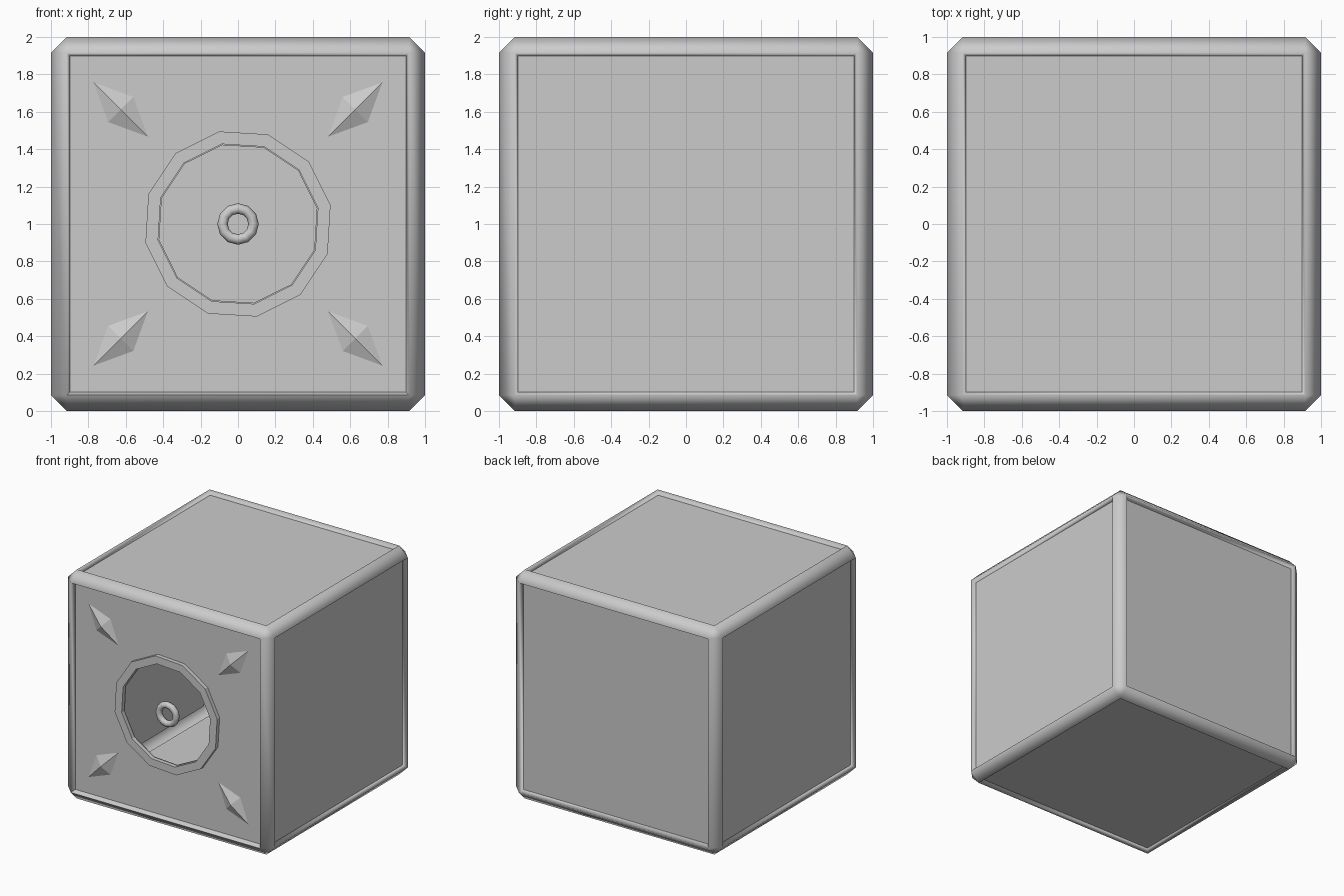
import bpy, bmesh, math
from mathutils import Vector

if "Cube" in bpy.data.objects:
    bpy.data.objects.remove(bpy.data.objects["Cube"])

PANEL = 0.96      # distance of recessed panels from the centre
CZ = 1.0          # height of the opening centre


def add_object(name, bm):
    mesh = bpy.data.meshes.new(name)
    bm.to_mesh(mesh)
    bm.free()
    ob = bpy.data.objects.new(name, mesh)
    bpy.context.collection.objects.link(ob)
    return ob


def ring_points(radius, y, count=12, turn=11.5):
    return [Vector((radius * math.cos(math.radians(turn + 360 * i / count)), y,
                    CZ + radius * math.sin(math.radians(turn + 360 * i / count))))
            for i in range(count)]


# Hollow box shell: chamfered cube with recessed panels
bm = bmesh.new()
bmesh.ops.create_cube(bm, size=2)
bmesh.ops.translate(bm, verts=bm.verts, vec=(0, 0, CZ))
bmesh.ops.bevel(bm, geom=bm.edges[:], offset=0.085, segments=1, profile=0.5, affect='EDGES')
panels = [f for f in bm.faces if f.calc_area() > 1]
rims = bmesh.ops.inset_individual(bm, faces=panels, thickness=0.023, depth=-(1 - PANEL))
for f in bm.faces:
    f.smooth = f not in panels
for f in panels:
    for e in f.edges:
        e.smooth = False
# the lower front lip is faceted
for f in rims["faces"]:
    c = f.calc_center_median()
    if c.y < -0.95 and c.z < 0.2:
        f.smooth = False
# twelve-sided opening in the front panel
front = min(panels, key=lambda f: f.calc_center_median().y)
border = list(front.edges)
bmesh.ops.delete(bm, geom=[front], context='FACES_ONLY')
hole = [bm.verts.new(p) for p in ring_points(0.43, -PANEL)]
loop = [bm.edges.new((hole[i], hole[(i + 1) % 12])) for i in range(12)]
bmesh.ops.triangle_fill(bm, use_beauty=True, edges=border + loop, normal=(0, -1, 0))
bmesh.ops.recalc_face_normals(bm, faces=bm.faces)
add_object("box_shell", bm)

# Flat trim ring around the opening
bm = bmesh.new()
section = [(0.505, -0.995), (0.436, -0.995), (0.436, -0.955), (0.505, -0.955)]
loops = [[bm.verts.new(p) for p in ring_points(r, y)] for r, y in section]
for k in range(4):
    a, b = loops[k], loops[(k + 1) % 4]
    for i in range(12):
        j = (i + 1) % 12
        bm.faces.new((a[i], a[j], b[j], b[i]))
bmesh.ops.recalc_face_normals(bm, faces=bm.faces)
add_object("opening_trim", bm)

# Small floating ring in the middle of the opening
bpy.ops.mesh.primitive_torus_add(major_segments=12, minor_segments=8, major_radius=0.083,
                                 minor_radius=0.028, location=(0, -0.97, CZ),
                                 rotation=(math.pi / 2, 0, 0))
bpy.context.object.name = "centre_ring"
bpy.ops.object.shade_smooth()

# Diagonal faceted studs near the four corners of the front
for sx, sz, label in ((1, 1, "top_right"), (-1, 1, "top_left"),
                      (1, -1, "bottom_right"), (-1, -1, "bottom_left")):
    along = Vector((sx, 0, sz)).normalized()
    across = Vector((sx, 0, -sz)).normalized()
    mid = Vector((0.627 * sx, -PANEL, CZ + 0.612 * sz))
    bm = bmesh.new()
    rim = [bm.verts.new(mid + d) for d in
           (along * 0.205, across * 0.095, along * -0.205, across * -0.095)]
    for y in (-0.04, 0.03):
        peak = bm.verts.new(mid + Vector((0, y, 0)))
        for i in range(4):
            bm.faces.new((rim[i], rim[(i + 1) % 4], peak))
    bmesh.ops.recalc_face_normals(bm, faces=bm.faces)
    add_object("stud_" + label, bm)
